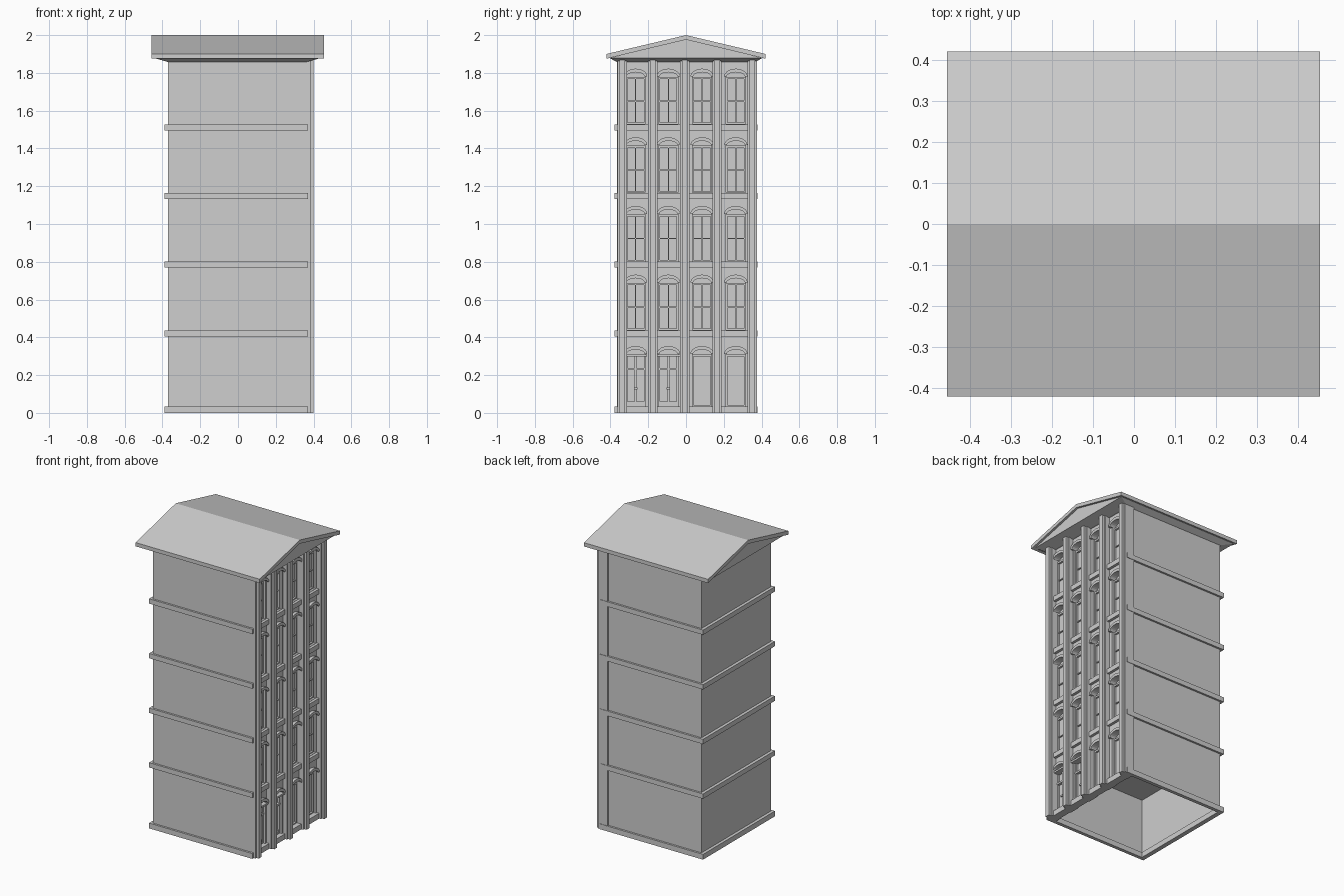
import bpy, bmesh, math

if "Cube" in bpy.data.objects:
    bpy.data.objects.remove(bpy.data.objects["Cube"])

stone = bpy.data.materials.new("pale_grey_stone")
stone.diffuse_color = (0.62, 0.62, 0.62, 1)
stone.use_nodes = True
stone.node_tree.nodes["Principled BSDF"].inputs["Base Color"].default_value = stone.diffuse_color


def finish(name, bm):
    bmesh.ops.recalc_face_normals(bm, faces=bm.faces)
    me = bpy.data.meshes.new(name)
    bm.to_mesh(me)
    bm.free()
    me.materials.append(stone)
    ob = bpy.data.objects.new(name, me)
    bpy.context.collection.objects.link(ob)
    return ob


def prism(bm, pts, x0, x1):
    """Extrude a (y, z) outline along x."""
    a = [bm.verts.new((x0, y, z)) for y, z in pts]
    b = [bm.verts.new((x1, y, z)) for y, z in pts]
    bm.faces.new(a)
    bm.faces.new(b[::-1])
    n = len(pts)
    for i in range(n):
        bm.faces.new((a[i], b[i], b[(i + 1) % n], a[(i + 1) % n]))


def box(bm, x0, x1, y0, y1, z0, z1):
    prism(bm, [(y0, z0), (y1, z0), (y1, z1), (y0, z1)], x0, x1)


def arc(c, z, half, rise, n=10):
    """Half ellipse, left to right."""
    return [(c - half * math.cos(math.pi * i / n), z + rise * math.sin(math.pi * i / n))
            for i in range(n + 1)]


# Main measurements
XB, XF, W = -0.37, 0.352, 0.365
WALL_IN, GLASS, TOP = 0.315, 0.325, 1.87
BAYS = [-0.267, -0.093, 0.085, 0.264]
BANDS = [0.405 + 0.3635 * i for i in range(4)]
HALF, RISE = 0.051, 0.026
SILL = [0.035] + [b + 0.034 for b in BANDS]
SPRING = [0.312] + [b + 0.285 for b in BANDS]

# Plain shell: back, two sides and top, open underneath
bm = bmesh.new()
lo = [bm.verts.new((x, y, 0)) for x, y in ((XF, -W), (XB, -W), (XB, W), (XF, W))]
hi = [bm.verts.new((v.co.x, v.co.y, TOP)) for v in lo]
for i in range(3):
    bm.faces.new((lo[i], lo[i + 1], hi[i + 1], hi[i]))
bm.faces.new(hi)
finish("shell_walls", bm)

# Facade wall: piers between bays, spandrels with arched undersides
bm = bmesh.new()
edges = [-W + 0.002] + [c + s * HALF for c in BAYS for s in (-1, 1)] + [W - 0.002]
for y0, y1 in zip(edges[::2], edges[1::2]):
    box(bm, WALL_IN, XF, y0, y1, 0, TOP)
for c in BAYS:
    for f in range(5):
        top = SILL[f + 1] if f < 4 else TOP
        prism(bm, arc(c, SPRING[f], HALF, RISE) + [(c + HALF, top), (c - HALF, top)], WALL_IN, XF)
finish("facade_wall", bm)

# Recessed panes, arched hoods and joinery
panes, hoods, frames, doors = (bmesh.new() for _ in range(4))
for b, c in enumerate(BAYS):
    for f in range(5):
        s, p = SILL[f], SPRING[f]
        box(panes, WALL_IN - 0.005, GLASS, c - HALF, c + HALF, s - 0.02, p + RISE + 0.005)
        # hood moulding over the arch
        prism(hoods, arc(c, p, HALF + 0.011, RISE + 0.016) + arc(c, p, HALF - 0.003, RISE - 0.003)[::-1],
              XF - 0.01, 0.372)
        is_door = f == 0 and b < 2
        bm = doors if is_door else frames
        fx, head, t = 0.338, p - 0.008, 0.007
        # outer frame and head bar below the lunette
        for sgn in (-1, 1):
            y0, y1 = sorted((c + sgn * HALF, c + sgn * (HALF - t)))
            box(bm, GLASS - 0.002, fx, y0, y1, s, head)
        box(bm, GLASS - 0.002, fx, c - HALF, c + HALF, head - 0.006, head + 0.006)
        box(bm, GLASS - 0.002, fx, c - HALF, c + HALF, s, s + t)
        if f > 0:
            # window bars
            box(bm, GLASS - 0.002, fx - 0.004, c - 0.003, c + 0.003, s, head)
            box(bm, GLASS - 0.002, fx - 0.005, c - HALF, c + HALF, 1.650 - 0.3635 * (4 - f) - 0.003,
                1.650 - 0.3635 * (4 - f) + 0.003)
        if is_door:
            # double leaves, transom, bottom rails, handles and projecting lintel
            box(bm, GLASS - 0.002, fx, c - 0.005, c + 0.005, s, head)
            box(bm, GLASS - 0.002, fx + 0.004, c - HALF, c + HALF, 0.226, 0.238)
            box(bm, GLASS - 0.002, fx - 0.004, c - HALF, c + HALF, s, s + 0.024)
            box(bm, GLASS - 0.002, fx + 0.008, c - 0.009, c + 0.009, 0.125, 0.135)
            box(bm, XF - 0.02, 0.368, c - HALF - 0.01, c + HALF + 0.01, p - 0.014, p - 0.002)
finish("window_panes", panes)
finish("arch_hoods", hoods)
finish("window_frames", frames)
finish("doors", doors)

# Full height stepped pilasters
bm = bmesh.new()
for c in (-0.338, -0.176, -0.007, 0.164, 0.350):
    prism_half = 0.025
    box(bm, WALL_IN, 0.384, c - prism_half, c + prism_half, 0, 1.875)
    box(bm, 0.38, 0.400, c - 0.015, c + 0.015, 0, 1.875)
finish("pilasters", bm)

# Storey bands (solid, so they also close each storey) and open base ring
bm = bmesh.new()
for z in BANDS:
    box(bm, -0.39, 0.37, -0.378, 0.378, z, z + 0.032)
finish("storey_bands", bm)
bm = bmesh.new()
box(bm, -0.39, -0.36, -0.378, 0.378, 0, 0.035)
box(bm, 0.32, 0.37, -0.378, 0.378, 0, 0.035)
for y0, y1 in ((-0.378, -0.355), (0.355, 0.378)):
    box(bm, -0.36, 0.32, y0, y1, 0, 0.035)
finish("base_band", bm)

# Tapered cornice under the eaves
bm = bmesh.new()
rings = []
for x0, x1, y, z in ((-0.372, 0.362, 0.367, 1.858), (-0.445, 0.44, 0.405, 1.879)):
    rings.append([bm.verts.new(p) for p in ((x0, -y, z), (x1, -y, z), (x1, y, z), (x0, y, z))])
for i in range(4):
    j = (i + 1) % 4
    bm.faces.new((rings[0][i], rings[0][j], rings[1][j], rings[1][i]))
bm.faces.new(rings[0])
bm.faces.new(rings[1])
finish("cornice", bm)

# Gable infill and roof slab
bm = bmesh.new()
prism(bm, [(-0.405, 1.878), (0.405, 1.878), (0, 1.98)], -0.445, 0.44)
finish("gable_infill", bm)
bm = bmesh.new()
prism(bm, [(-0.422, 1.875), (-0.422, 1.9), (0, 2.0), (0.422, 1.9), (0.422, 1.875), (0, 1.976)], -0.458, 0.455)
finish("roof", bm)
